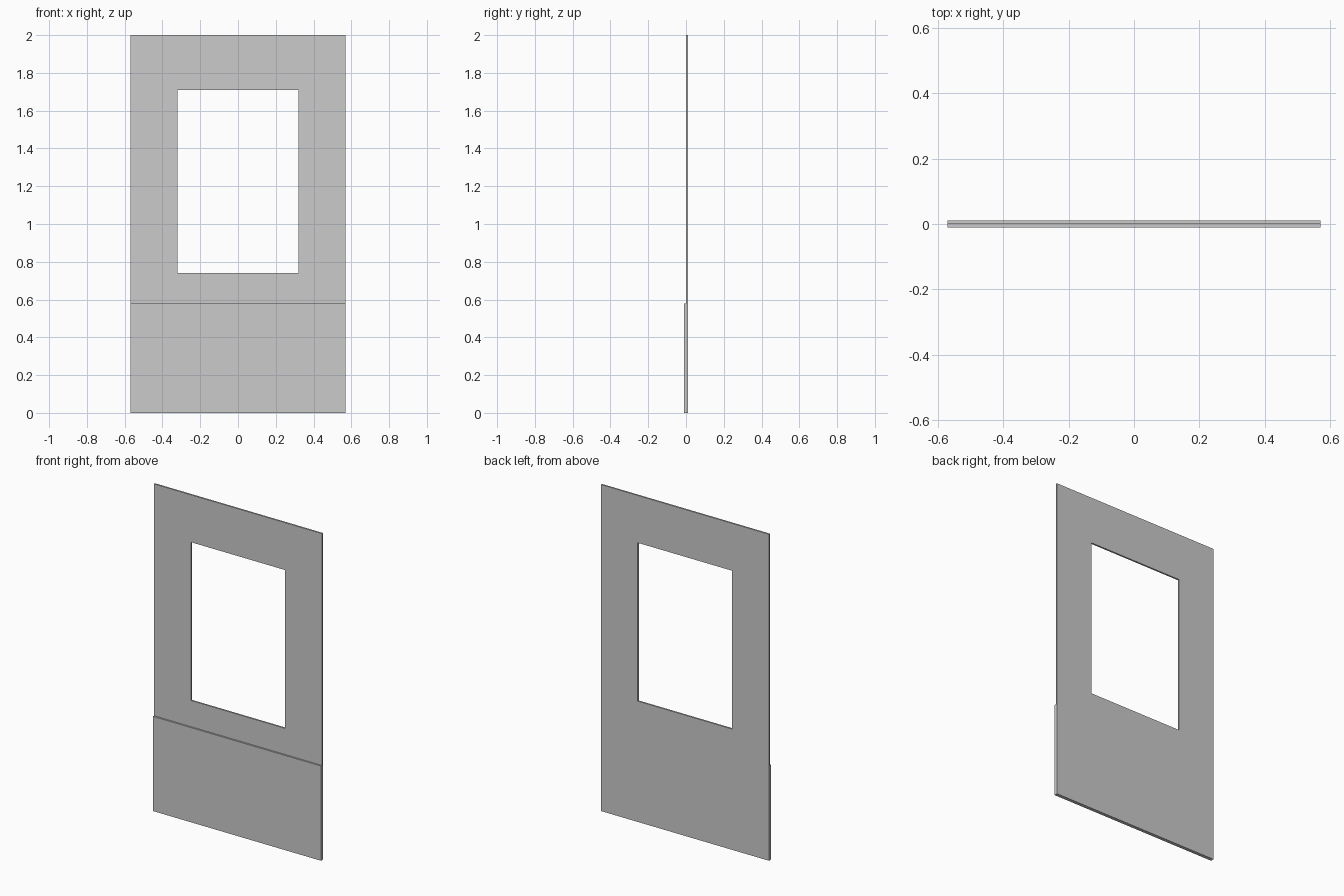
import bpy, bmesh

if "Cube" in bpy.data.objects:
    bpy.data.objects.remove(bpy.data.objects["Cube"])

W, H, T = 0.57, 2.0, 0.0105      # half width, height, sheet thickness


def rect(x, z0, z1):
    return [(-x, z0), (x, z0), (x, z1), (-x, z1)]


def make_panel(name, outer, y0, y1, hole=None):
    bm = bmesh.new()
    loops = [outer] + ([hole] if hole else [])
    front = [[bm.verts.new((x, y0, z)) for x, z in lp] for lp in loops]
    back = [[bm.verts.new((x, y1, z)) for x, z in lp] for lp in loops]
    # front and back faces: a ring around the hole, or a plain quad
    for side in (front, back):
        if hole:
            o, h = side
            for i in range(4):
                j = (i + 1) % 4
                bm.faces.new((o[i], o[j], h[j], h[i]))
        else:
            bm.faces.new(side[0])
    # edge walls
    for f, b in zip(front, back):
        for i in range(4):
            j = (i + 1) % 4
            bm.faces.new((f[i], f[j], b[j], b[i]))
    bmesh.ops.recalc_face_normals(bm, faces=bm.faces)
    mesh = bpy.data.meshes.new(name)
    bm.to_mesh(mesh)
    bm.free()
    obj = bpy.data.objects.new(name, mesh)
    bpy.context.collection.objects.link(obj)
    return obj


# Full-height sheet with window opening
make_panel("wall_panel", rect(W, 0, H), 0.0, T, rect(0.32, 0.74, 1.71))
# Kick board on the front of the lower part
make_panel("lower_board", rect(W, 0, 0.58), -T, 0.0)
